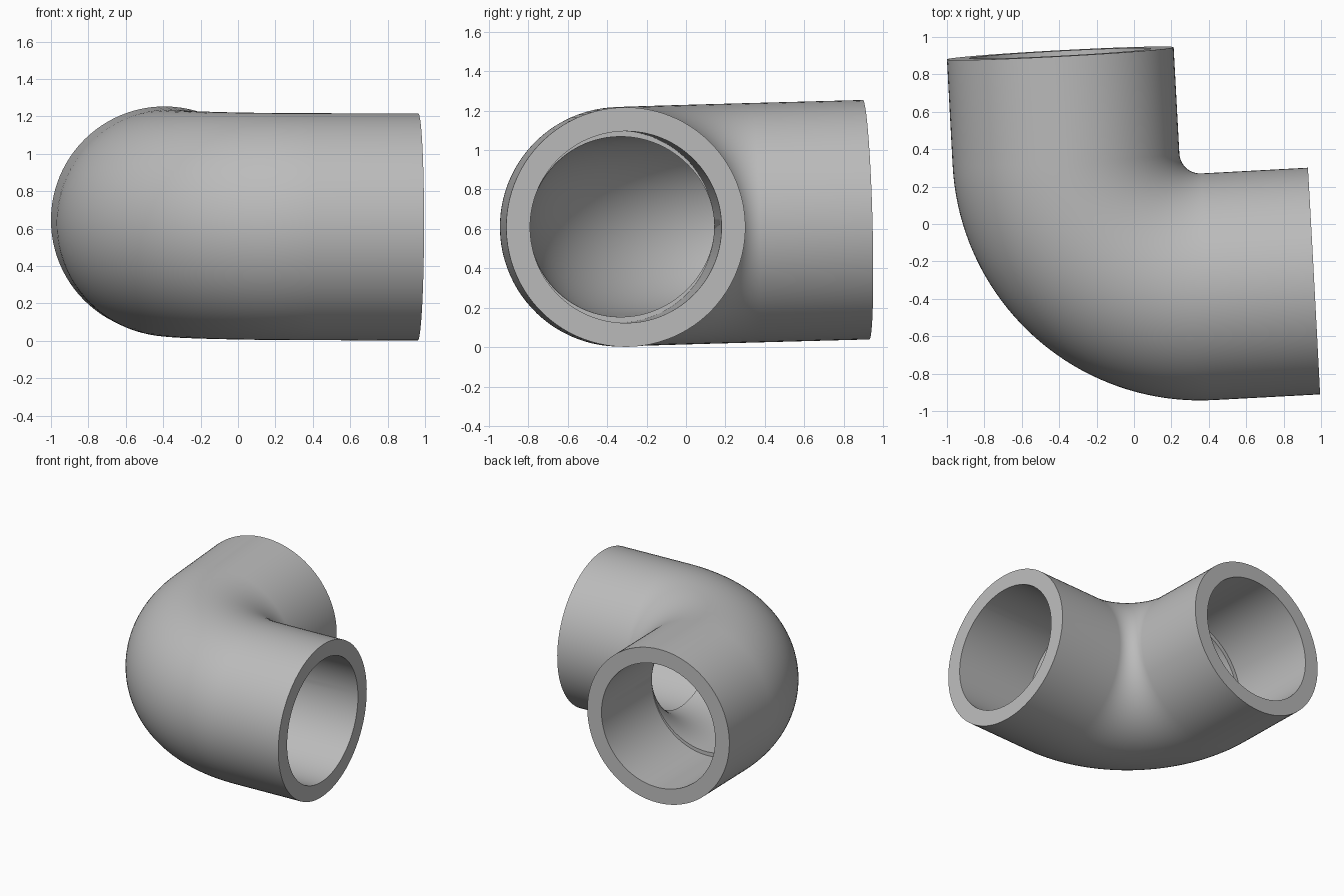
import bpy, bmesh, math
from mathutils import Vector

if "Cube" in bpy.data.objects:
    bpy.data.objects.remove(bpy.data.objects["Cube"])

SIDES, BEND_STEPS = 96, 40
OUTER_R, SOCKET_R, BORE_R = 0.607, 0.486, 0.457
STRAIGHT, BEND_R, SOCKET_DEPTH = 0.57, 0.719, 0.69
REACH = STRAIGHT + BEND_R

# Frame of the elbow: slightly turned and tilted
yaw = math.radians(3.07)
ARM_A = Vector((math.cos(yaw), math.sin(yaw), -0.002)).normalized()
ARM_B = Vector((-math.sin(yaw), math.cos(yaw), 0.027)).normalized()
UP = ARM_A.cross(ARM_B).normalized()
CORNER = Vector((-0.325, -0.374, 0.612))

grey = bpy.data.materials.new("pipe_grey")
grey.diffuse_color = (0.5, 0.5, 0.5, 1)
grey.use_nodes = True
grey.node_tree.nodes["Principled BSDF"].inputs["Base Color"].default_value = grey.diffuse_color


def place(a, b):
    return CORNER + ARM_A * a + ARM_B * b


def tube(name, stations, radius):
    """Closed solid swept through (centre, outward side direction) stations."""
    bm = bmesh.new()
    rings = []
    for centre, side in stations:
        ring = []
        for i in range(SIDES):
            t = 2 * math.pi * i / SIDES
            ring.append(bm.verts.new(centre + (side * math.cos(t) + UP * math.sin(t)) * radius))
        rings.append(ring)
    for r, s in zip(rings, rings[1:]):
        for i in range(SIDES):
            j = (i + 1) % SIDES
            bm.faces.new((r[i], r[j], s[j], s[i]))
    bm.faces.new(rings[0])
    bm.faces.new(rings[-1])
    bmesh.ops.recalc_face_normals(bm, faces=bm.faces)
    mesh = bpy.data.meshes.new(name)
    bm.to_mesh(mesh)
    bm.free()
    mesh.materials.append(grey)
    ob = bpy.data.objects.new(name, mesh)
    bpy.context.collection.objects.link(ob)
    return ob


def elbow_path(extra):
    """Straight arm, quarter bend, straight arm."""
    path = [(place(REACH + extra, 0), -ARM_B)]
    for k in range(BEND_STEPS + 1):
        t = math.pi / 2 * k / BEND_STEPS
        side = -ARM_A * math.sin(t) - ARM_B * math.cos(t)
        path.append((place(BEND_R, BEND_R) + side * BEND_R, side))
    path.append((place(0, REACH + extra), -ARM_A))
    return path


# Outer body
elbow = tube("pipe_elbow", elbow_path(0), OUTER_R)

# Bore and the two wider sockets
near, far = REACH - SOCKET_DEPTH, REACH + 0.15
cutters = [
    tube("bore_cutter", elbow_path(0.1), BORE_R),
    tube("socket_cutter_a", [(place(near, 0), -ARM_B), (place(far, 0), -ARM_B)], SOCKET_R),
    tube("socket_cutter_b", [(place(0, near), -ARM_A), (place(0, far), -ARM_A)], SOCKET_R),
]
bpy.context.view_layer.objects.active = elbow
for cutter in cutters:
    cutter.hide_render = True
    mod = elbow.modifiers.new("cut", 'BOOLEAN')
    mod.operation = 'DIFFERENCE'
    mod.solver = 'EXACT'
    mod.object = cutter
    bpy.ops.object.modifier_apply(modifier=mod.name)
for cutter in cutters:
    bpy.data.objects.remove(cutter)

# Smooth walls, sharp rims
bpy.ops.object.select_all(action='DESELECT')
elbow.select_set(True)
bpy.ops.object.shade_smooth_by_angle(angle=math.radians(30))
